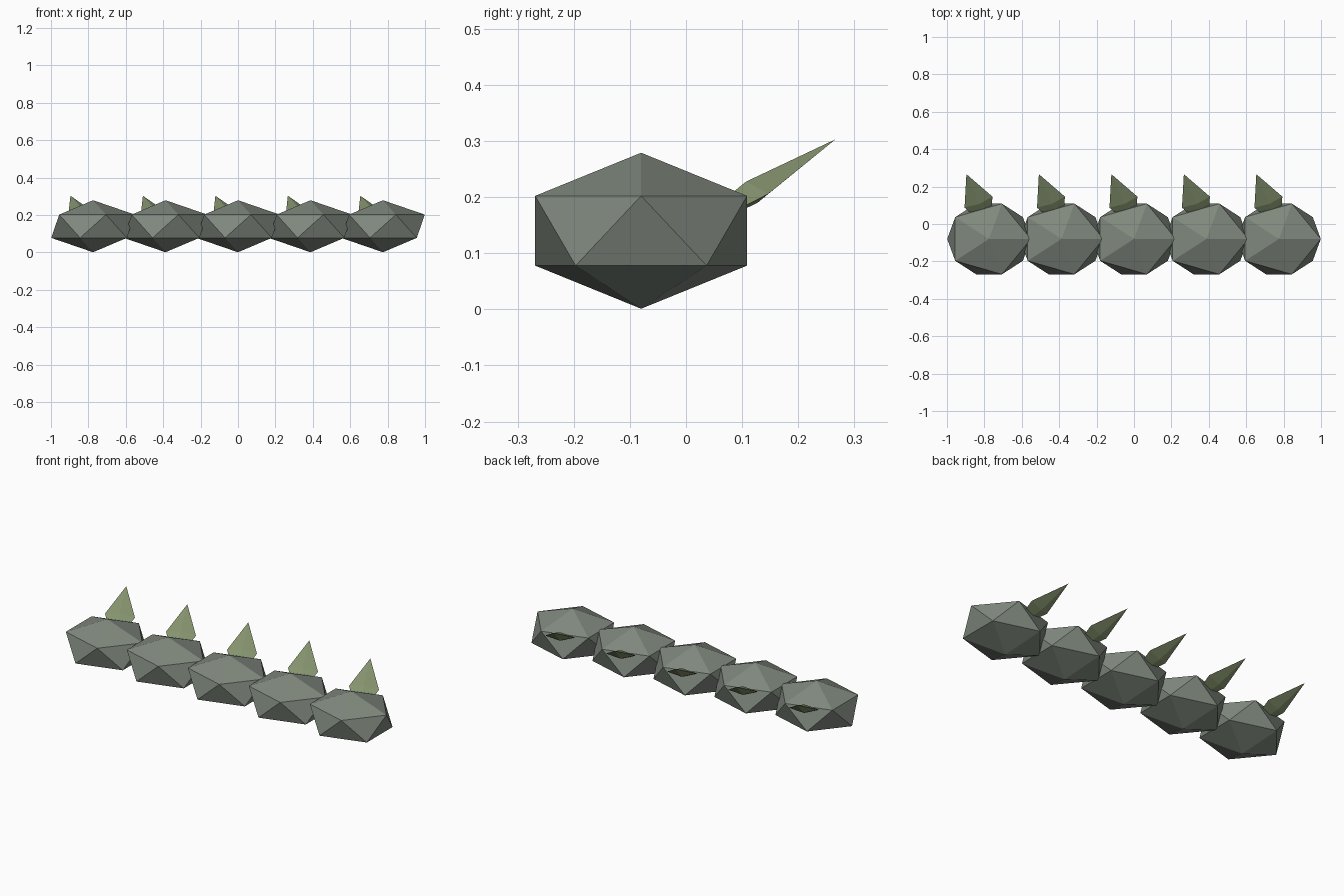
import bpy, bmesh
from mathutils import Vector, Matrix

if "Cube" in bpy.data.objects:
    bpy.data.objects.remove(bpy.data.objects["Cube"])


def material(name, color):
    m = bpy.data.materials.new(name)
    m.diffuse_color = (*color, 1)
    m.use_nodes = True
    m.node_tree.nodes["Principled BSDF"].inputs["Base Color"].default_value = m.diffuse_color
    return m


def add_object(name, bm, mat):
    bmesh.ops.recalc_face_normals(bm, faces=bm.faces)
    me = bpy.data.meshes.new(name)
    bm.to_mesh(me)
    bm.free()
    me.materials.append(mat)
    ob = bpy.data.objects.new(name, me)
    bpy.context.collection.objects.link(ob)
    return ob


stone = material("grey_green_stone", (0.216, 0.250, 0.209))
leaf = material("olive_leaf", (0.245, 0.305, 0.162))


# flattened twenty-sided rock
def rock(i, x):
    bm = bmesh.new()
    bmesh.ops.create_icosphere(bm, subdivisions=1, radius=1)
    bmesh.ops.transform(bm, verts=bm.verts, matrix=(
        Matrix.Translation((x, -0.08, 0.14)) @ Matrix.Diagonal((0.25, 0.222, 0.139, 1))))
    add_object(f"rock_{i}", bm, stone)


# thin pointed blade, a stretched octahedron leaning back from the rock
def blade(i, x):
    centre = Vector((x - 0.0565, 0.117, 0.2085))
    axis = Vector((-0.0645, 0.1495, 0.0945))
    width = Vector((0.0745, 0.0295, -0.003))
    thick = width.cross(axis).normalized() * 0.022
    bm = bmesh.new()
    for offset in (axis, width, thick):
        for sign in (-1, 1):
            bm.verts.new(centre + offset * sign)
    bmesh.ops.convex_hull(bm, input=bm.verts)
    add_object(f"blade_{i}", bm, leaf)


# row of five
for i in range(5):
    x = (i - 2) * 0.3875
    rock(i + 1, x)
    blade(i + 1, x)
